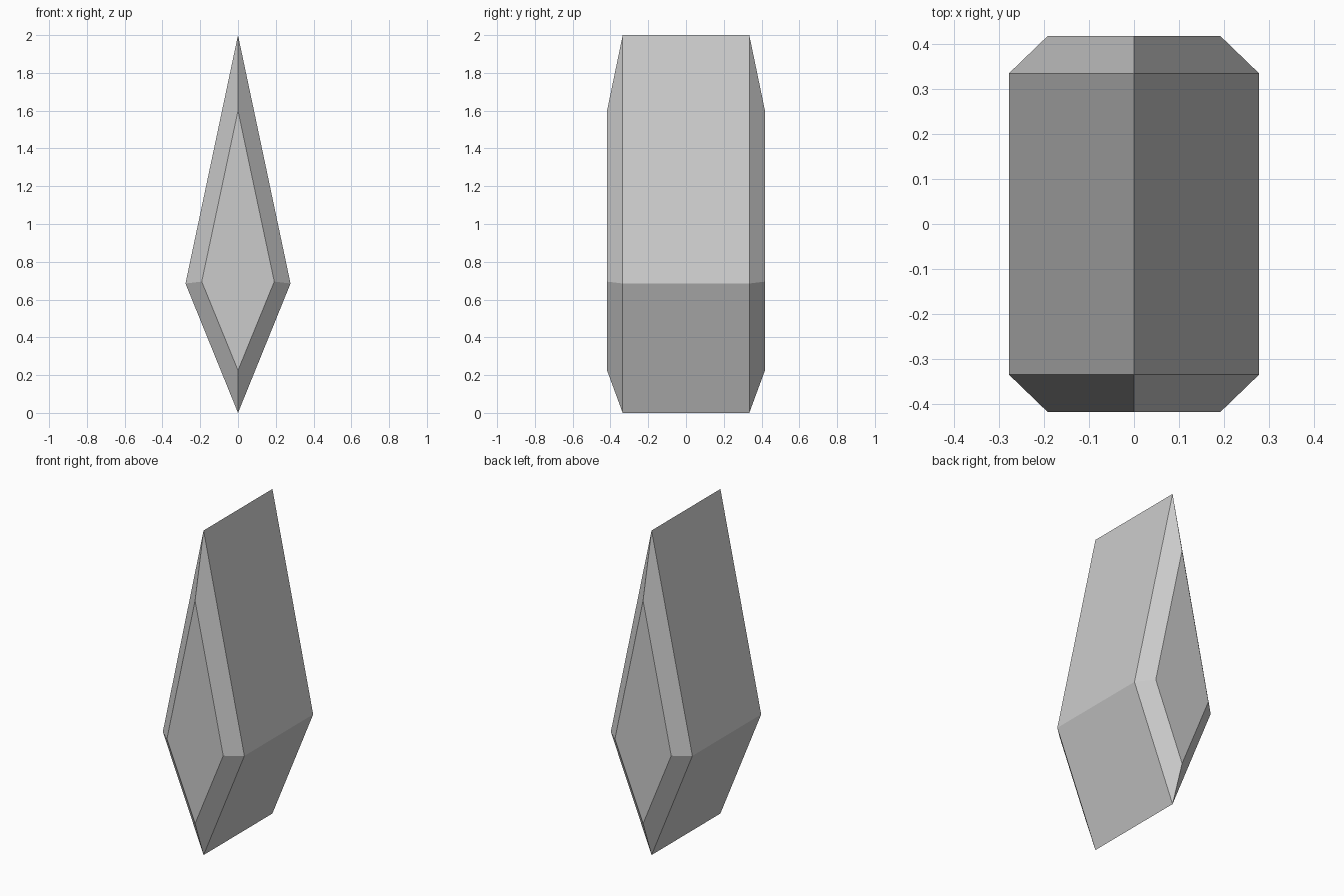
import bpy, bmesh

if "Cube" in bpy.data.objects:
    bpy.data.objects.remove(bpy.data.objects["Cube"])

# Kite cross-sections (half width, shoulder height, bottom, top)
OUTER = (0.278, 0.685, 0.0, 2.0)
INNER = (0.192, 0.695, 0.225, 1.6)


def kite(bm, y, size):
    w, mid, low, high = size
    return [bm.verts.new(p) for p in
            ((0, y, low), (w, y, mid), (0, y, high), (-w, y, mid))]


# Crystal: four kite rings lofted front to back, with bevelled end faces
bm = bmesh.new()
rings = [kite(bm, y, s) for y, s in
         ((-0.418, INNER), (-0.335, OUTER), (0.335, OUTER), (0.418, INNER))]
for a, b in zip(rings, rings[1:]):
    for i in range(4):
        j = (i + 1) % 4
        bm.faces.new((a[i], a[j], b[j], b[i]))
bm.faces.new(rings[0])
bm.faces.new(rings[-1])
bmesh.ops.recalc_face_normals(bm, faces=bm.faces[:])

mesh = bpy.data.meshes.new("crystal")
bm.to_mesh(mesh)
bm.free()
bpy.context.collection.objects.link(bpy.data.objects.new("crystal", mesh))
